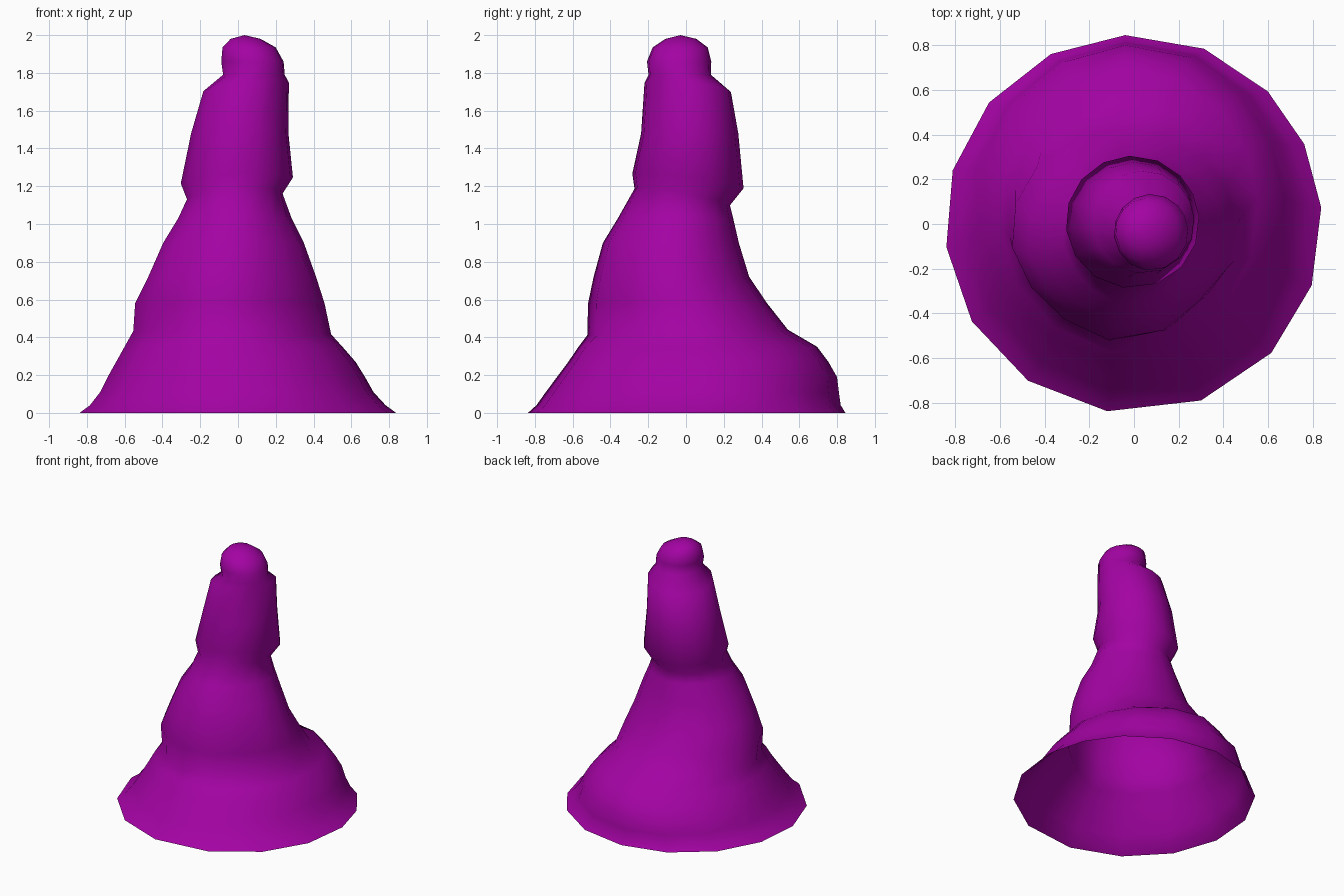
import bpy, bmesh, math

# Directions (degrees) of the fifteen slightly uneven sides
ANGLES = [5, 25, 44.5, 68, 92.5, 116, 140, 163.5, 187, 211, 236, 262, 291, 317, 341]
SIDES = len(ANGLES)

# Profile rings: z, left x, right x, front y, back y, tilt along x, tilt along y
RINGS = [
    (0.00, -0.845, 0.84, -0.845, 0.845, 0, 0),
    (0.04, -0.79, 0.785, -0.80, 0.82, 0, 0),
    (0.11, -0.735, 0.72, -0.75, 0.81, 0, 0),
    (0.19, -0.695, 0.675, -0.69, 0.80, 0, 0),
    (0.27, -0.65, 0.625, -0.63, 0.755, 0, 0),
    (0.35, -0.605, 0.555, -0.575, 0.695, 0, 0),
    (0.425, -0.56, 0.495, -0.53, 0.54, -0.01, 0.015),
    (0.58, -0.55, 0.46, -0.525, 0.43, 0, 0),
    (0.72, -0.48, 0.415, -0.495, 0.335, 0, 0),
    (0.90, -0.40, 0.35, -0.445, 0.28, 0, 0),
    (1.03, -0.32, 0.285, -0.365, 0.25, 0, 0),
    # waist and collar
    (1.145, -0.272, 0.237, -0.275, 0.233, 0.02, -0.045),
    (1.23, -0.305, 0.292, -0.287, 0.305, 0.02, -0.04),
    (1.48, -0.25, 0.268, -0.24, 0.277, 0, 0),
    (1.725, -0.185, 0.27, -0.222, 0.238, 0.025, -0.025),
    # rounded knob
    (1.79, -0.08, 0.248, -0.20, 0.132, 0, 0),
    (1.86, -0.09, 0.242, -0.208, 0.134, 0, 0),
    (1.935, -0.083, 0.20, -0.178, 0.115, 0, 0),
    (1.98, -0.04, 0.12, -0.11, 0.055, 0, 0),
]


# Flattened diagonals of the middle section
def squeeze(z, c, s):
    k = 0
    if s < 0 and 0.4 < z < 1.1:
        k = 0.09 if c > 0 else 0.055
    elif s > 0 and c < 0 and 0.2 < z < 0.5:
        k = 0.06
    return 1 - k * (2 * s * c) ** 2


def add_ring(bm, z, left, right, front, back, tilt_x, tilt_y):
    verts = []
    for angle in ANGLES:
        a = math.radians(angle)
        c, s = math.cos(a), math.sin(a)
        k = squeeze(z, c, s)
        x = (left + right) / 2 + (right - left) / 2 * c * k
        y = (front + back) / 2 + (back - front) / 2 * s * k
        verts.append(bm.verts.new((x, y, z + tilt_x * c + tilt_y * s)))
    return verts


# Open-bottomed shell skinned through the rings
bm = bmesh.new()
rings = [add_ring(bm, *r) for r in RINGS]
for low, high in zip(rings, rings[1:]):
    for i in range(SIDES):
        j = (i + 1) % SIDES
        bm.faces.new((low[i], low[j], high[j], high[i]))

# Closed tip
tip = bm.verts.new((0.035, -0.03, 2.0))
for i in range(SIDES):
    bm.faces.new((rings[-1][i], rings[-1][(i + 1) % SIDES], tip))
for f in bm.faces:
    f.smooth = True

mesh = bpy.data.meshes.new("flared_cone")
bm.to_mesh(mesh)
bm.free()
cone = bpy.data.objects.new("flared_cone", mesh)
bpy.context.collection.objects.link(cone)

mat = bpy.data.materials.new("purple")
mat.diffuse_color = (0.37, 0.001, 0.37, 1)
mesh.materials.append(mat)
